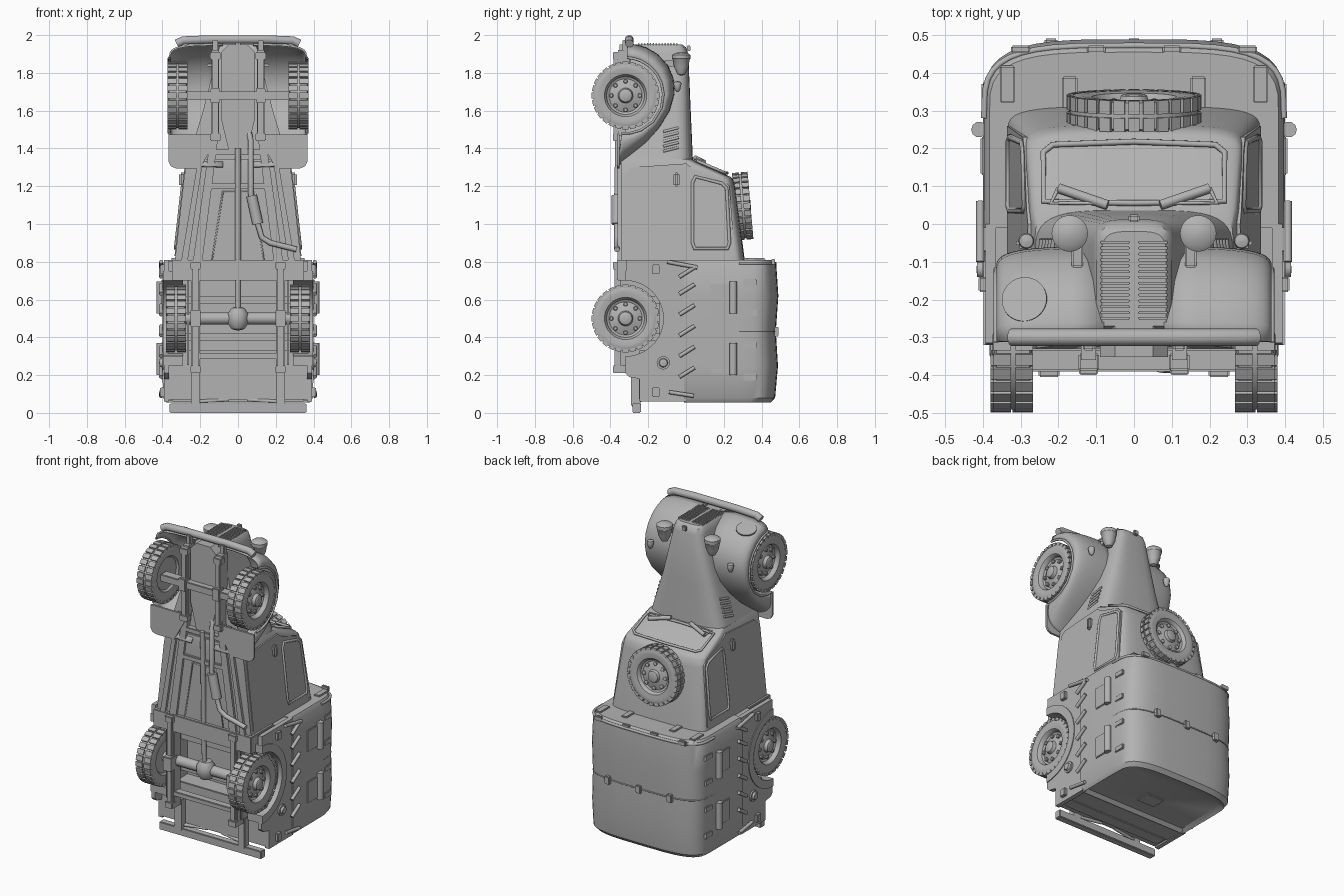
import bpy, bmesh, math
from mathutils import Matrix, Vector

cube = bpy.data.objects.get("Cube")
if cube:
    bpy.data.objects.remove(cube, do_unlink=True)

grey = bpy.data.materials.new("plain grey")
grey.use_nodes = True
COL = (0.45, 0.45, 0.45, 1)
grey.diffuse_color = COL
grey.node_tree.nodes["Principled BSDF"].inputs["Base Color"].default_value = COL


def link(name, data):
    ob = bpy.data.objects.new(name, data)
    data.materials.append(grey)
    bpy.context.scene.collection.objects.link(ob)
    return ob


def finish(name, bm, mirror=False, angle=35):
    bmesh.ops.recalc_face_normals(bm, faces=bm.faces)
    me = bpy.data.meshes.new(name)
    bm.to_mesh(me)
    bm.free()
    for p in me.polygons:
        p.use_smooth = True
    me.set_sharp_from_angle(angle=math.radians(angle))
    ob = link(name, me)
    if mirror:
        ob.modifiers.new("Mirror", "MIRROR").use_mirror_merge = False
    return ob


def loft(bm, rings, closed=True, cap=True):
    vs = [[bm.verts.new(p) for p in r] for r in rings]
    n = len(vs[0])
    for a, b in zip(vs, vs[1:]):
        for i in range(n if closed else n - 1):
            j = (i + 1) % n
            bm.faces.new((a[i], a[j], b[j], b[i]))
    if cap:
        bm.faces.new(vs[0])
        bm.faces.new(vs[-1])
    return bm


def boxes(name, items, mirror=False, bevel=0.004):
    bm = bmesh.new()
    for c, s in items:
        bmesh.ops.create_cube(bm, size=1, matrix=Matrix.Translation(c) @ Matrix.Diagonal((*s, 1)))
    bmesh.ops.bevel(bm, geom=bm.edges[:], offset=bevel, segments=2, affect="EDGES")
    return finish(name, bm, mirror)


def side_prism(name, pts, lo, hi):
    # outline in (y, z); lo and hi give x as a function of z
    rings = [[(f(z), y, z) for y, z in pts] for f in (lo, hi)]
    return finish(name, loft(bmesh.new(), rings), True)


def flat_prism(name, pts, y0, y1, mirror=False):
    return finish(name, loft(bmesh.new(), [[(x, y, z) for x, z in pts] for y in (y0, y1)]), mirror)


def tubes(name, paths, r, mirror=False, cyclic=False):
    cu = bpy.data.curves.new(name, "CURVE")
    cu.dimensions, cu.bevel_depth, cu.bevel_resolution, cu.use_fill_caps = "3D", r, 3, True
    for path in paths:
        for s in ((1, -1) if mirror else (1,)):
            sp = cu.splines.new("POLY")
            sp.points.add(len(path) - 1)
            for p, co in zip(sp.points, path):
                p.co = (co[0] * s, co[1], co[2], 1)
            sp.use_cyclic_u = cyclic
    return link(name, cu)


def lathe(bm, profile, M, n=32):
    # profile of (distance along local x, radius)
    loft(bm, [[M @ Vector((x, r * math.cos(t), r * math.sin(t)))
               for t in (2 * math.pi * i / n for i in range(n))] for x, r in profile])
    return bm


def arch(z, w, top, shoulder, bottom, p=0.5, n=20):
    ring = []
    for i in range(n + 1):
        a = math.pi * i / n
        c, s = math.cos(a), max(0, math.sin(a))
        ring.append((math.copysign(abs(c) ** p * w, c), shoulder + (top - shoulder) * s ** p, z))
    return ring + [(-w, bottom, z), (w, bottom, z)]


T = Matrix.Translation
TO_Z = Matrix.Rotation(-math.pi / 2, 4, "Y")


# Wheels
def wheel(name, M, mirror=True):
    bm = bmesh.new()
    lathe(bm, [(-.035, .004), (-.035, .1), (-.046, .11), (-.051, .14), (-.05, .162), (-.044, .171), (.044, .171),
               (.05, .162), (.051, .14), (.046, .112), (.036, .104), (.02, .1), (.014, .088), (.026, .055),
               (.03, .04), (.05, .034), (.054, .028), (.054, .003)], M, 40)
    for i in range(28):
        R = M @ Matrix.Rotation(math.tau * i / 28, 4, "X")
        for s in (-1, 1):
            bmesh.ops.create_cube(bm, size=1, matrix=R @ T((s * .029, 0, .17))
                                  @ Matrix.Diagonal((.046, .03, .018, 1)))
    for i in range(8):
        R = M @ Matrix.Rotation(math.tau * i / 8, 4, "X")
        lathe(bm, [(.005, .012), (.03, .012), (.033, .008)], R @ T((0, 0, .076)), 10)
    finish(name, bm, mirror)


wheel("front_wheel", T((.32, -.32, 1.68)))
wheel("rear_wheel", T((.328, -.32, .5)))
wheel("spare_wheel", T((0, .3, 1.095)) @ Matrix.Rotation(math.radians(5), 4, "X")
      @ Matrix.Rotation(math.pi / 2, 4, "Z") @ Matrix.Diagonal((.8, 1, 1, 1)), False)

# Front fenders: shell sweeping from the hood over to the arch lip
crest = [(-.36, 1.30), (-.34, 1.32), (-.28, 1.37), (-.21, 1.43), (-.14, 1.51), (-.085, 1.6), (-.06, 1.69),
         (-.065, 1.77), (-.095, 1.84), (-.15, 1.9), (-.21, 1.935), (-.26, 1.95), (-.31, 1.955)]
hub = Vector((-.32, 1.68))
rings = []
for pt in crest:
    P = Vector(pt)
    Q = hub + (P - hub).normalized() * .2
    ring = []
    for i in range(13):
        a = math.pi / 2 * i / 12
        yz = Q.lerp(P, max(0, math.cos(a)) ** .6)
        ring.append((.08 + .285 * math.sin(a) ** .6, yz.x, yz.y))
    rings.append(ring)
fender = finish("front_fender", loft(bmesh.new(), rings, False, False), True, 60)
fender.modifiers.new("Thickness", "SOLIDIFY").thickness = .01
tubes("fender_lip", [[r[-1] for r in rings]], .007, True)
flat_prism("fender_apron", [(.1, 1.475), (.368, 1.475), (.368, 1.33), (.355, 1.305), (.33, 1.295), (.2, 1.295)],
           -.365, -.352, True)
plate_axis = Vector((-.15, .25, .95)).to_track_quat("X", "Z").to_matrix().to_4x4()
finish("fender_disc", lathe(bmesh.new(), [(-.004, .06), (.005, .06)], T((-.29, -.2, 1.922)) @ plate_axis))

# Hood, grille and louvres
finish("hood", loft(bmesh.new(), [arch(1.325, .268, .037, -.1, -.33), arch(1.6, .185, .025, -.11, -.32),
                                  arch(1.9, .108, .012, -.1, -.29), arch(1.935, .1, .0, -.1, -.28),
                                  arch(1.95, .085, -.02, -.1, -.27)]))
boxes("grille_slats", [((.05, -.25 + i * .0155, 1.951), (.078, .008, .012)) for i in range(14)], True, .002)
boxes("hood_badge_mount", [((0, .015, 1.93), (.03, .02, .03))])


def hood_x(z):
    return .268 - .302 * (z - 1.325)


tubes("hood_louvres", [[(hood_x(z), -.12, z), (hood_x(z + .02), -.04, z + .02)]
                       for z in (1.385, 1.411, 1.437, 1.463, 1.489)], .007, True)

# Lamps
finish("headlight", lathe(bmesh.new(), [(-.075, .004), (-.068, .02), (-.03, .038), (.01, .044), (.015, .048),
                                        (.035, .048), (.045, .035), (.05, .004)], T((.17, -.025, 1.86)) @ TO_Z), True)
boxes("headlight_post", [((.15, -.08, 1.85), (.03, .07, .03))], True)
finish("side_lamp", lathe(bmesh.new(), [(-.03, .004), (-.02, .014), (.012, .021), (.022, .018), (.026, .003)],
                          T((.285, -.045, 1.73)) @ TO_Z, 20), True)

# Bumpers
tubes("front_bumper", [[(-.325, -.3, 1.955), (-.29, -.3, 1.972), (-.15, -.3, 1.977), (.15, -.3, 1.977),
                        (.29, -.3, 1.972), (.325, -.3, 1.955)]], .023)
boxes("bumper_bracket", [((.12, -.32, 1.92), (.03, .03, .11))], True)
boxes("rear_bumper", [((0, -.262, .025), (.725, .045, .05))])

# Cab
finish("cab", loft(bmesh.new(), [arch(1.345, .262, .03, -.04, -.34), arch(1.32, .272, .075, .01, -.345),
                                 arch(1.25, .285, .235, .165, -.345), arch(1.235, .287, .25, .18, -.345),
                                 arch(1.19, .292, .262, .19, -.345), arch(.8, .335, .312, .24, -.345)]))


def cab_x(off):
    return lambda z: .285 + (1.25 - z) * .112 + off


side_prism("door_panel", [(-.32, .83), (-.32, 1.27), (-.29, 1.3), (.0, 1.32), (.04, 1.29), (.2, 1.235),
                          (.23, 1.2), (.26, .83)], cab_x(-.01), cab_x(.004))
glass = [(.045, .87), (.035, .9), (.035, 1.22), (.05, 1.25), (.19, 1.215), (.215, 1.19), (.23, .9), (.22, .87)]
tubes("side_window_frame", [[(cab_x(.003)(z), y, z) for y, z in glass]], .009, True, True)
boxes("door_handle", [((.293, -.05, 1.235), (.04, .03, .075))], True, .01)


def shield(x, y, off=.004):
    return (x, y, 1.347 - (y - .03) * .43 - .08 * x * x + off)


tubes("windscreen_frame", [[shield(x, y) for x, y in (
    (-.24, .06), (-.24, .19), (-.215, .21), (0, .218), (.215, .21), (.24, .19), (.24, .06), (0, .055))]],
      .008, False, True)
tubes("wiper", [[shield(.07, .05, .012), shield(.2, .095, .012)]], .013, True)
tubes("wiper_link", [[shield(.07, .055, .012), shield(.22, .055, .012), shield(.2, .095, .012)]], .006, True)

# Canvas-covered rear body
bm = loft(bmesh.new(), [arch(z, w, t, .28, -.01, .53) for z, w, t in (
    (.055, .38, .45), (.08, .397, .472), (.25, .4, .487), (.425, .4, .476), (.437, .4, .476), (.62, .4, .489),
    (.785, .397, .478), (.81, .383, .455))])
bmesh.ops.recalc_face_normals(bm, faces=bm.faces)
rear = min(bm.faces, key=lambda f: f.calc_center_median().z)
bmesh.ops.inset_region(bm, faces=[rear], thickness=.03, depth=-.02)
finish("canvas_cover", bm)
for label, z, t, r in (("middle_seam", .431, .477, .004), ("front_hem", .792, .472, .008)):
    tubes(label, [arch(z, .397, t, .28, 0, .53)[:-2]], r)
boxes("canvas_clips", [((x, .478, .43), (.035, .025, .05)) for x in (-.22, 0, .22)]
      + [((x, .462, .8), (.05, .02, .03)) for x in (-.3, -.1, .1, .3)])
boxes("canvas_front_tabs", [((.335, .37, .813), (.04, .1, .012)), ((.17, .34, .813), (.04, .1, .012))], True)
boxes("tailgate_window", [((0, .15, .073), (.13, .1, .012))])
boxes("canvas_pockets", [((.398, .18, z), (.016, .1, .14)) for z in (.61, .28)]
      + [((.396, .34, z), (.016, .07, .035)) for z in (.69, .53, .36, .19)], True)
tubes("rolled_flaps", [[(.41, .25, z - .085), (.41, .25, z + .085)] for z in (.61, .285)], .021, True)
tubes("tie_straps", [[(.407, -.035, z), (.407, .045, z + .05)] for z in (.19, .3, .41, .52, .63, .72)]
      + [[(.407, -.1, .8), (.407, .06, .77)], [(.407, -.09, .11), (.407, .04, .09)]], .011, True)

# Lower rear body with wheel arches
outline = [(0, .06), (0, .81), (-.315, .81), (-.32, .73)]
outline += [(-.32 + .23 * math.sin(a), .5 + .23 * math.cos(a)) for a in (math.pi * i / 18 for i in range(19))]
outline += [(-.32, .21), (-.3, .19), (-.245, .18), (-.245, .06)]
side_prism("body_side", outline, lambda z: .365, lambda z: .393)
arc = [(math.sin(a), math.cos(a)) for a in (math.pi * i / 20 for i in range(21))]
flange = [(-.32 + .25 * s, .5 + .25 * c) for s, c in arc] + [(-.32 + .2 * s, .5 + .2 * c) for s, c in arc[::-1]]
side_prism("rear_fender", flange, lambda z: .29, lambda z: .398)
boxes("wheel_well", [((.265, -.2, .5), (.01, .3, .5))], True)
boxes("body_floor", [((0, -.07, .435), (.74, .14, .74)), ((0, -.25, .755), (.7, .23, .11)),
                     ((0, -.19, .2), (.74, .12, .26))])
boxes("floor_beams", [((0, -.17, z), (.7, .08, .04)) for z in (.08, .27, .4, .6)])
boxes("body_brackets", [((.4, -.16, z), (.024, .04, .05)) for z in (.76, .11)], True)
finish("fuel_cap", lathe(bmesh.new(), [(.385, .035), (.402, .035), (.402, .024), (.415, .02), (.417, .003)],
                         T((0, -.12, .265)), 20), True)

# Chassis
flat_prism("chassis_rail", [(.1, 1.92), (.14, 1.92), (.14, 1.5), (.25, .72), (.25, .21), (.2, .21), (.2, .72),
                            (.1, 1.5)], -.36, -.3, True)
boxes("rail_tail", [((.225, -.265, .135), (.05, .05, .2))], True)
tubes("tail_strut", [[(.21, -.255, .06), (.05, -.235, .07)]], .01, True)
flat_prism("outer_rail", [(.165, 1.47), (.19, 1.47), (.31, .75), (.275, .75)], -.362, -.335, True)
boxes("cross_members", [((0, -.335, z), (w, .05, .03)) for z, w in (
    (1.38, .3), (1.2, .34), (.74, .58), (.3, .44))])
tubes("floor_panel_edge", [[(x, -.346, z) for x, z in ((-.08, 1.17), (.08, 1.17), (.14, .79), (-.14, .79))]],
      .006, False, True)
flat_prism("engine_pan", [(-.05, 1.95), (.05, 1.95), (.09, 1.91), (.09, 1.56), (.045, 1.37), (-.045, 1.37),
                          (-.09, 1.56), (-.09, 1.91)], -.352, -.25)
boxes("front_axle", [((0, -.36, 1.68), (.56, .06, .045))])
boxes("leaf_springs", [((.12, -.37, 1.68), (.035, .025, .44)), ((.12, -.375, 1.68), (.05, .05, .08)),
                       ((.225, -.365, .49), (.035, .025, .56)), ((.225, -.37, .5), (.055, .07, .09))], True)
boxes("spring_shackles", [((x, -.365, z), (.055, .045, .04)) for x, z in (
    (.12, 1.46), (.12, 1.89), (.225, .23), (.225, .78))], True)
tubes("rear_axle", [[(-.3, -.32, .5), (.3, -.32, .5)]], .033)
tubes("drive_shaft", [[(0, -.36, 1.4), (0, -.34, .5)]], .015)
finish("differential", lathe(bmesh.new(), [(-.065, .004), (-.055, .035), (-.025, .055), (.025, .055), (.055, .035),
                                           (.065, .004)], T((0, -.325, .5)) @ TO_Z, 24))

# Exhaust
tubes("exhaust_pipe", [[(.055, -.33, 1.5), (.068, -.36, 1.44), (.068, -.365, 1.16), (.105, -.365, 1.0),
                        (.125, -.365, .93), (.17, -.365, .9), (.31, -.365, .865)]], .015)
tubes("muffler", [[(.072, -.365, 1.15), (.105, -.365, 1.0)]], .03)
